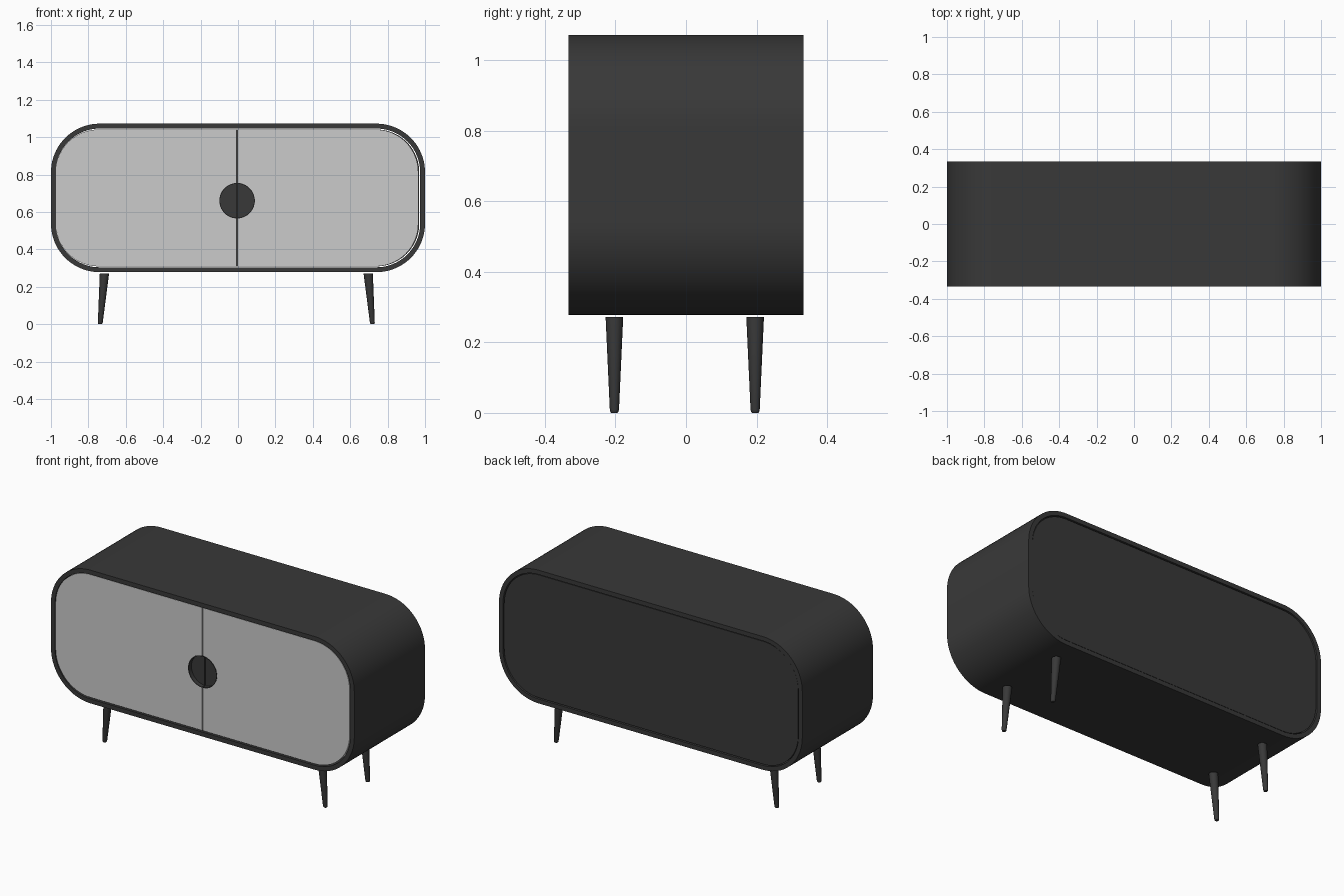
import bpy, bmesh, math

if "Cube" in bpy.data.objects:
    bpy.data.objects.remove(bpy.data.objects["Cube"])

ZC, CX = 0.675, -0.005         # cabinet mid height, x centre of doors


def material(name, v):
    m = bpy.data.materials.new(name)
    m.diffuse_color = (v, v, v, 1)
    m.use_nodes = True
    m.node_tree.nodes["Principled BSDF"].inputs["Base Color"].default_value = m.diffuse_color
    return m


DARK = material("dark_paint", 0.04)


def finish(bm, name, mat=None):
    bmesh.ops.recalc_face_normals(bm, faces=bm.faces)
    me = bpy.data.meshes.new(name)
    bm.to_mesh(me)
    bm.free()
    ob = bpy.data.objects.new(name, me)
    bpy.context.collection.objects.link(ob)
    if mat:
        me.materials.append(mat)
    bpy.ops.object.select_all(action='DESELECT')
    ob.select_set(True)
    bpy.context.view_layer.objects.active = ob
    bpy.ops.object.shade_smooth_by_angle(angle=math.radians(30))
    return ob


def arc(cx, cz, r, a0, a1, n=20):
    return [(cx + r * math.cos(math.radians(a0 + (a1 - a0) * i / n)),
             cz + r * math.sin(math.radians(a0 + (a1 - a0) * i / n))) for i in range(n + 1)]


def rounded_rect(hx, hz, r, cx=0):
    pts = []
    for sx, sz, a in ((1, 1, 0), (-1, 1, 90), (-1, -1, 180), (1, -1, 270)):
        pts += arc(cx + sx * (hx - r), ZC + sz * (hz - r), r, a, a + 90)
    return pts


def loft(bm, rings, closed=False, caps=True):
    vs = [[bm.verts.new(p) for p in ring] for ring in rings]
    pairs = list(zip(vs, vs[1:])) + ([(vs[-1], vs[0])] if closed else [])
    for a, b in pairs:
        for i in range(len(a)):
            j = (i + 1) % len(a)
            bm.faces.new((a[i], a[j], b[j], b[i]))
    if caps and not closed:
        bm.faces.new(vs[0])
        bm.faces.new(vs[-1])


def prism(bm, pts, y0, y1):
    loft(bm, [[(x, y, z) for x, z in pts] for y in (y0, y1)])


# Hollow capsule-shaped body shell
bm = bmesh.new()
outer, inner = rounded_rect(1.0, 0.397, 0.26), rounded_rect(0.974, 0.371, 0.234)
loft(bm, [[(x, y, z) for x, z in pts] for pts, y in
          ((outer, -0.333), (outer, 0.333), (inner, 0.333), (inner, -0.333))], closed=True)
finish(bm, "body_shell", DARK)

# Back panel with a thin groove around it
bm = bmesh.new()
prism(bm, rounded_rect(0.969, 0.366, 0.229), 0.305, 0.328)
finish(bm, "back_panel", DARK)

# Two doors with half-round notches, each with a recessed half-round pull
HX, HZ, R, GAP, PULL = 0.969, 0.366, 0.229, 0.003, 0.095
ZP = 0.66
for side, s in (("left", -1), ("right", 1)):
    def place(pts):
        return [(CX + s * x, z) for x, z in pts]
    notch = [(max(x, GAP), z) for x, z in arc(0, ZP, PULL, 90, -90, 32)]
    door = ([(GAP, ZC - HZ)] + arc(HX - R, ZC - HZ + R, R, -90, 0)
            + arc(HX - R, ZC + HZ - R, R, 0, 90) + [(GAP, ZC + HZ)] + notch)
    bm = bmesh.new()
    prism(bm, place(door), -0.326, -0.296)
    finish(bm, side + "_door")

    rim_in = [(max(x, GAP), z) for x, z in arc(0, ZP, PULL - 0.004, -90, 90, 32)]
    bm = bmesh.new()
    prism(bm, place(notch + rim_in), -0.328, -0.296)
    prism(bm, place(notch), -0.302, -0.292)
    finish(bm, side + "_recessed_pull", DARK)

# Four splayed tapered legs
for xn, s in (("left", -1), ("right", 1)):
    for yn, y in (("front", -0.203), ("back", 0.196)):
        bm = bmesh.new()
        rings = []
        for z, r in ((0, 0.009), (0.003, 0.0115), (0.009, 0.013), (0.272, 0.025)):
            cx = -0.009 + s * (0.728 - 0.023 * z / 0.272)
            rings.append([(cx + r * math.cos(k * math.tau / 24),
                           y + r * math.sin(k * math.tau / 24), z) for k in range(24)])
        loft(bm, rings)
        finish(bm, f"{yn}_{xn}_leg", DARK)
